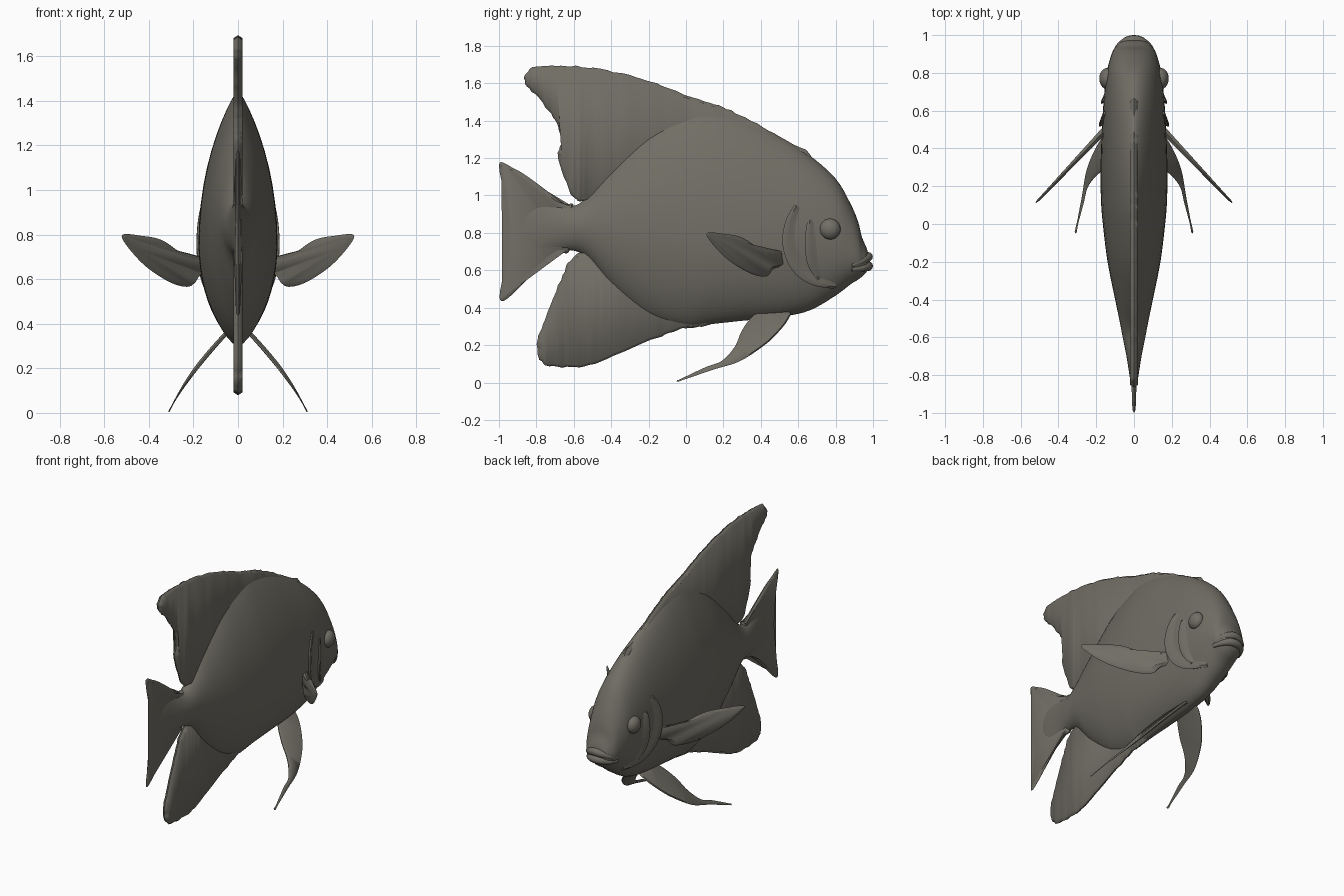
import bpy, bmesh, math, random
from mathutils import Vector

if "Cube" in bpy.data.objects:
    bpy.data.objects.remove(bpy.data.objects["Cube"])
random.seed(4)

skin = bpy.data.materials.new("dark olive grey")
skin.diffuse_color = (0.165, 0.155, 0.13, 1)
skin.use_nodes = True
skin.node_tree.nodes["Principled BSDF"].inputs["Base Color"].default_value = skin.diffuse_color


def spline(pts, n, closed=False):
    """Catmull-Rom through tuples of any length."""
    out, m = [], len(pts)
    get = (lambda i: pts[i % m]) if closed else (lambda i: pts[min(max(i, 0), m - 1)])
    for i in range(m if closed else m - 1):
        a, b, c, d = (get(i + k) for k in (-1, 0, 1, 2))
        for s in range(n):
            t = s / n
            out.append(tuple(0.5 * (2 * q + (r - p) * t + (2 * p - 5 * q + 4 * r - u) * t * t
                                    + (3 * q - p - 3 * r + u) * t ** 3)
                             for p, q, r, u in zip(a, b, c, d)))
    return out if closed else out + [tuple(pts[-1])]


def make(name, bm, mirror=False, angle=45):
    bmesh.ops.recalc_face_normals(bm, faces=bm.faces[:])
    me = bpy.data.meshes.new(name)
    bm.to_mesh(me)
    bm.free()
    me.materials.append(skin)
    ob = bpy.data.objects.new(name, me)
    bpy.context.collection.objects.link(ob)
    bpy.ops.object.select_all(action='DESELECT')
    bpy.context.view_layer.objects.active = ob
    ob.select_set(True)
    bpy.ops.object.shade_smooth_by_angle(angle=math.radians(angle))
    if mirror:
        ob.modifiers.new("mirror", 'MIRROR').use_mirror_merge = False
    return ob


def loft(name, rings, mirror=False, angle=60):
    bm = bmesh.new()
    vs = [[bm.verts.new(p) for p in r] for r in rings]
    for a, b in zip(vs, vs[1:]):
        for i in range(len(a)):
            j = (i + 1) % len(a)
            bm.faces.new((a[i], a[j], b[j], b[i]))
    bm.faces.new(vs[0])
    bm.faces.new(vs[-1])
    return make(name, bm, mirror, angle)


# body: y, bottom, top, half width, height of widest point, upper and lower fullness
stations = [
    (.978, .625, .675, .03, .645, .5, .5), (.965, .59, .72, .07, .65, .5, .5),
    (.94, .565, .78, .095, .66, .5, .5), (.92, .55, .86, .11, .67, .5, .5),
    (.88, .525, .955, .125, .70, .5, .5), (.80, .465, 1.09, .145, .75, .52, .5),
    (.66, .385, 1.215, .16, .78, .6, .52), (.50, .35, 1.315, .17, .77, .68, .55),
    (.30, .33, 1.41, .177, .76, .78, .6), (.13, .312, 1.45, .175, .77, .88, .65),
    (0, .30, 1.43, .165, .79, .9, .7), (-.20, .36, 1.33, .14, .81, .9, .75),
    (-.40, .52, 1.14, .10, .82, .85, .75), (-.52, .66, 1.0, .075, .83, .7, .7),
    (-.60, .705, .945, .06, .83, .6, .6), (-.70, .70, .96, .04, .83, .7, .7),
    (-.80, .68, .98, .024, .83, .8, .8), (-.90, .72, .95, .007, .83, .8, .8)]
dense = spline(stations, 5)


def ring(y, zb, zt, w, zc, eu, el, n=48):
    pts = []
    for k in range(n):
        a = 2 * math.pi * k / n
        c, s = math.cos(a), math.sin(a)
        e, h = (eu, zt - zc) if s >= 0 else (el, zc - zb)
        pts.append((math.copysign(w * abs(c) ** (2 * e), c), y, zc + h * s))
    return pts


def half_width(y, z):
    """Half width of the body at a side-view point."""
    _, zb, zt, w, zc, eu, el = min(dense, key=lambda s: abs(s[0] - y))
    for p, q in zip(dense, dense[1:]):
        if q[0] <= y <= p[0]:
            f = (p[0] - y) / (p[0] - q[0])
            _, zb, zt, w, zc, eu, el = (u + (v - u) * f for u, v in zip(p, q))
            break
    t, e = ((z - zc) / (zt - zc), eu) if z > zc else ((zc - z) / (zc - zb), el)
    return w * max(0, 1 - t * t) ** e


loft("body", [ring(*s) for s in dense])


def fin(name, outline, thick, inset=.014, jitter=0, place=lambda y, z: 0, mirror=False):
    """Plate with thinned edges from a side-view outline."""
    pts = [Vector(p) for p in spline(outline, 7, True)]
    pts = [p + Vector((random.uniform(-jitter, jitter), random.uniform(-jitter, jitter))) for p in pts]
    n = len(pts)
    area = sum(pts[i - 1].cross(pts[i]) for i in range(n))
    bm = bmesh.new()
    edge, left, right = [], [], []
    for i, p in enumerate(pts):
        d = (pts[(i + 1) % n] - pts[i - 1]).normalized()
        q = p + Vector((-d.y, d.x)) * math.copysign(inset, area)
        t = thick(*q)
        edge.append(bm.verts.new((place(*p), *p)))
        left.append(bm.verts.new((place(*q) - t, *q)))
        right.append(bm.verts.new((place(*q) + t, *q)))
    for side in (left, right):
        for i in range(n):
            j = (i + 1) % n
            bm.faces.new((edge[i], edge[j], side[j], side[i]))
    caps = [bm.faces.new(left), bm.faces.new(right)]
    bmesh.ops.triangulate(bm, faces=caps)
    return make(name, bm, mirror, 60)


# unpaired fins
fin("dorsal_fin", [
    (.66, 1.20), (.5, 1.312), (.29, 1.43), (.13, 1.495), (0, 1.537), (-.19, 1.61), (-.46, 1.675),
    (-.67, 1.695), (-.82, 1.683), (-.862, 1.61), (-.78, 1.51), (-.69, 1.38), (-.672, 1.27),
    (-.685, 1.19), (-.60, .99), (-.50, .965), (-.3, .92), (.2, 1.15)],
    lambda y, z: .02, jitter=.004)
fin("anal_fin", [
    (.15, .33), (.05, .297), (-.03, .285), (-.19, .225), (-.46, .11), (-.59, .083), (-.75, .094),
    (-.797, .18), (-.765, .31), (-.67, .55), (-.61, .66), (-.52, .71), (-.35, .72), (0, .5)],
    lambda y, z: .02, jitter=.004)
fin("tail_fin", [
    (-.6, .94), (-.65, .955), (-.75, 1.03), (-.86, 1.11), (-.93, 1.15), (-.99, 1.178), (-.997, 1.13),
    (-.97, 1.0), (-.952, .81), (-.965, .64), (-.995, .48), (-.985, .435), (-.93, .47), (-.8, .6),
    (-.69, .69), (-.62, .71)],
    lambda y, z: max(.008, .022 - .035 * (-.6 - y)))

# paired fins
fin("pectoral_fins", [
    (.54, .71), (.42, .705), (.30, .775), (.2, .795), (.115, .80), (.13, .755), (.22, .66),
    (.34, .585), (.43, .567), (.47, .61), (.54, .63)],
    lambda y, z: max(.008, .008 + .05 * (y - .15)),
    place=lambda y, z: .17 + .95 * (.48 - y), mirror=True)
fin("pelvic_fins", [
    (.55, .385), (.545, .335), (.49, .265), (.42, .20), (.29, .115), (.15, .07), (-.05, .005),
    (.1, .08), (.19, .115), (.26, .19), (.30, .28), (.36, .36), (.44, .42)],
    lambda y, z: max(.003, .012 * min(1, z / .2)), inset=.007,
    place=lambda y, z: .06 + .95 * (.35 - z) - .65 * (.35 - z) * abs(.35 - z), mirror=True)


# gill covers: raised crescent flaps lying on the body
def gill(name, path, lift, reach):
    line = spline(path, 8)
    rings = []
    for i, (y, z) in enumerate(line):
        f = i / (len(line) - 1)
        k = math.sin(math.pi * (.06 + .88 * f)) ** .5
        a, b = line[max(i - 1, 0)], line[min(i + 1, len(line) - 1)]
        d = (Vector(b) - Vector(a)).normalized()
        nrm = Vector((-d.y, d.x))               # towards the snout
        section = []
        for u, h in ((.012, -.03), (0, lift * k), (.012, lift * k + .002),
                     (reach * .5 * k, lift * .45 * k), (reach * k + .015, -.006), (reach * k, -.03)):
            q = Vector((y, z)) + nrm * u
            section.append((max(.001, half_width(*q) + h), q.x, q.y))
        rings.append(section)
    loft(name, rings, True, 40)


gill("outer_gill_covers", [(.58, .95), (.535, .87), (.515, .765), (.535, .66), (.59, .575),
                           (.68, .52), (.80, .50)], .017, .08)
gill("inner_gill_covers", [(.65, .87), (.638, .79), (.638, .70), (.655, .62), (.70, .545)], .014, .07)

# eyes
bm = bmesh.new()
bmesh.ops.create_uvsphere(bm, u_segments=28, v_segments=16, radius=.056)
for v in bm.verts:
    v.co = (v.co.x * .75 + .142, v.co.y + .77, v.co.z + .82)
make("eyes", bm, True)


# lips: tapered bent tubes
def lip(name, path):
    line = [Vector(p) for p in spline(path, 6)]
    rings = []
    for i, p in enumerate(line):
        d = (line[min(i + 1, len(line) - 1)] - line[max(i - 1, 0)]).normalized()
        side = d.cross(Vector((0, 0, 1))).normalized()
        up = side.cross(d)
        r = .012 + .014 * math.sin(math.pi * i / (len(line) - 1))
        rings.append([p + (side * math.cos(a) + up * math.sin(a)) * r
                      for a in (2 * math.pi * k / 12 for k in range(12))])
    loft(name, rings)


lip("upper_lip", [(-.105, .885, .625), (-.08, .935, .648), (-.04, .964, .665), (0, .973, .672),
                  (.04, .964, .665), (.08, .935, .648), (.105, .885, .625)])
lip("lower_lip", [(-.10, .885, .605), (-.075, .935, .612), (-.04, .965, .62), (0, .974, .622),
                  (.04, .965, .62), (.075, .935, .612), (.10, .885, .605)])
